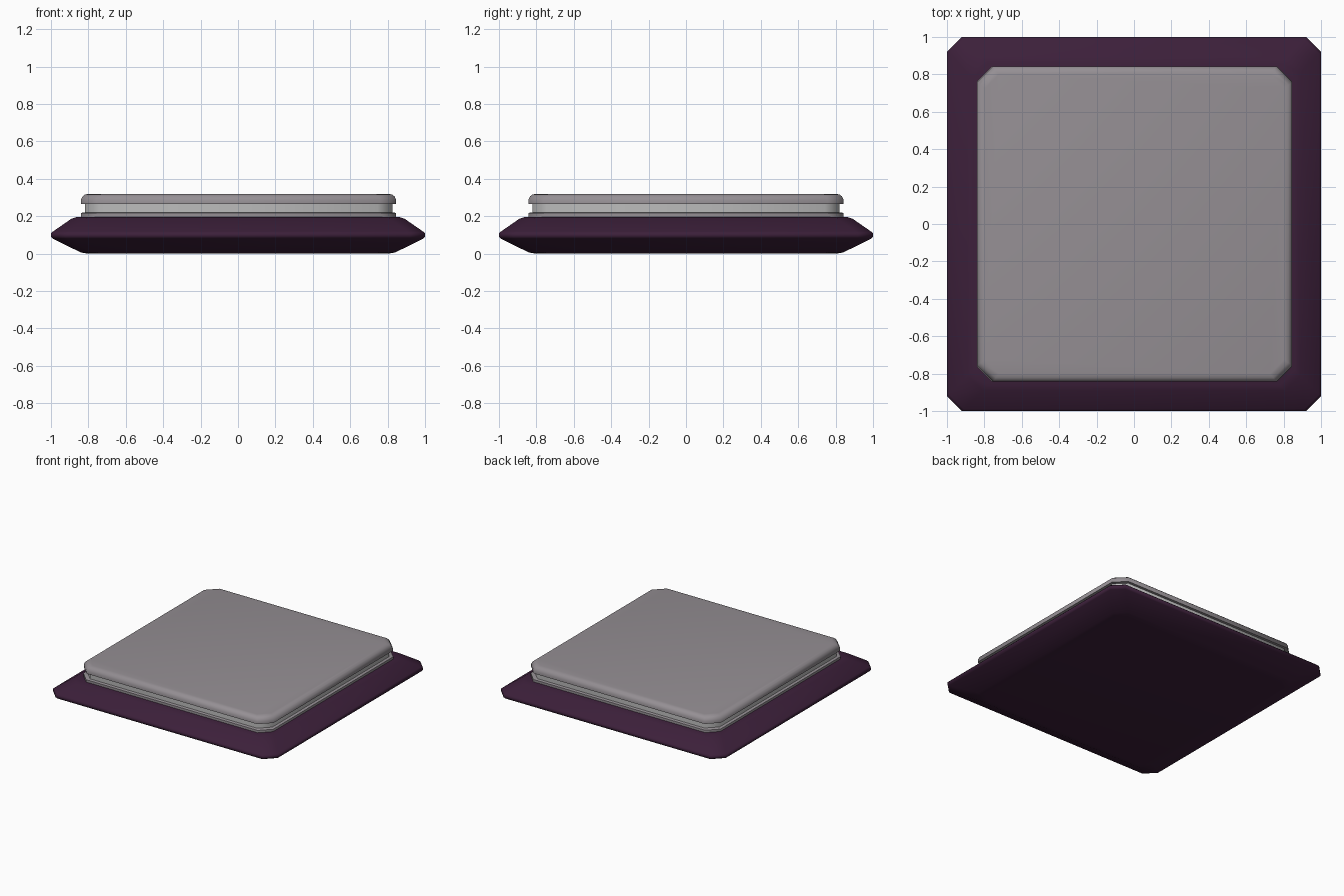
import bpy, bmesh, math

if "Cube" in bpy.data.objects:
    bpy.data.objects.remove(bpy.data.objects["Cube"])


def material(name, rgb):
    m = bpy.data.materials.new(name)
    m.diffuse_color = (*rgb, 1)
    m.use_nodes = True
    m.node_tree.nodes["Principled BSDF"].inputs["Base Color"].default_value = m.diffuse_color
    return m


def ring(h, c):
    # Square outline of half-size h with corners cut by c
    k = h - c
    return [(h, -k), (h, k), (k, h), (-k, h), (-h, k), (-h, -k), (-k, -h), (k, -h)]


def tile(name, profile, mat, cx=0.0):
    # Loft cut-corner squares through (half-size, corner cut, z) levels
    bm = bmesh.new()
    loops = [[bm.verts.new((x + cx, y, z)) for x, y in ring(h, c)] for h, c, z in profile]
    for a, b in zip(loops, loops[1:]):
        for i in range(8):
            j = (i + 1) % 8
            bm.faces.new((a[i], a[j], b[j], b[i]))
    bm.faces.new(loops[0][::-1])
    bm.faces.new(loops[-1])
    bmesh.ops.recalc_face_normals(bm, faces=bm.faces)
    me = bpy.data.meshes.new(name)
    bm.to_mesh(me)
    bm.free()
    ob = bpy.data.objects.new(name, me)
    bpy.context.collection.objects.link(ob)
    me.materials.append(mat)
    bpy.ops.object.select_all(action='DESELECT')
    ob.select_set(True)
    bpy.context.view_layer.objects.active = ob
    bpy.ops.object.shade_smooth_by_angle(angle=math.radians(50))
    return ob


purple = material("dark_purple", (0.045, 0.014, 0.042))
grey = material("warm_grey", (0.30, 0.275, 0.295))
pale = material("pale_grey", (0.50, 0.50, 0.50))

# Bevelled base plate
tile("base_plate", [(0.80, 0.07, 0.0), (0.84, 0.08, 0.006), (0.99, 0.08, 0.08),
                    (1.0, 0.08, 0.09), (1.0, 0.08, 0.108), (0.99, 0.08, 0.118),
                    (0.89, 0.08, 0.187), (0.86, 0.08, 0.197)], purple)

# Lower lip, recessed band and rounded top slab
tile("lower_lip", [(0.843, 0.08, 0.19), (0.843, 0.08, 0.216), (0.835, 0.08, 0.22)], grey, 0.003)
tile("recessed_band", [(0.822, 0.08, 0.21), (0.822, 0.08, 0.27)], pale, 0.003)
tile("top_slab", [(0.843, 0.085, 0.265), (0.843, 0.085, 0.287), (0.835, 0.085, 0.305),
                  (0.822, 0.08, 0.316), (0.80, 0.075, 0.32)], grey, 0.003)
